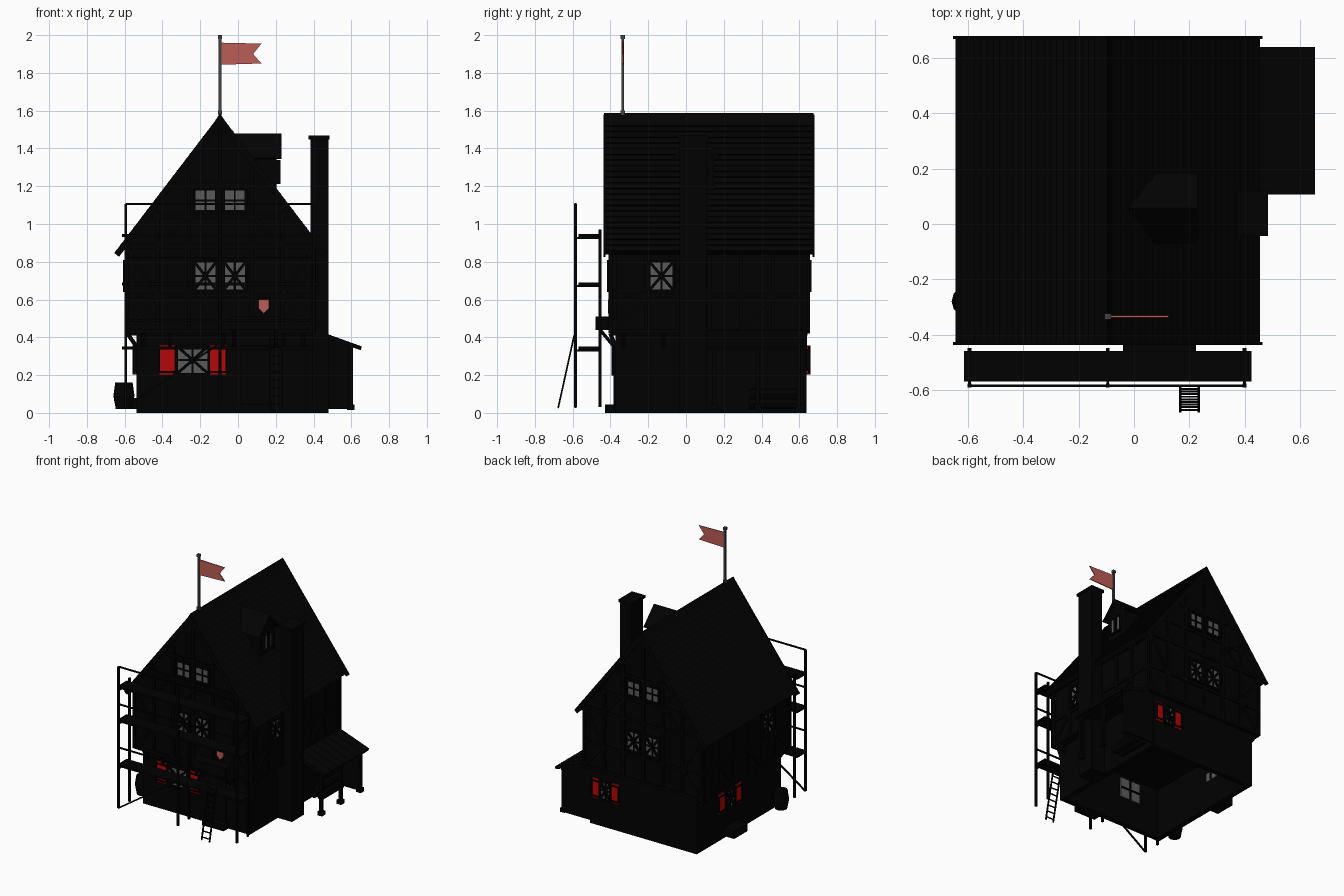
import bpy, bmesh
from math import radians, atan2, pi
from mathutils import Matrix, Vector

cube = bpy.data.objects.get("Cube")
if cube:
    bpy.data.objects.remove(cube)


def material(name, *rgb):
    m = bpy.data.materials.new(name)
    m.use_nodes = True
    m.diffuse_color = (*rgb, 1)
    m.node_tree.nodes["Principled BSDF"].inputs["Base Color"].default_value = (*rgb, 1)
    return m


WALL = material("dark plaster", .0004, .0004, .0004)
TIMBER = material("black timber", .0002, .0002, .0002)
ROOF = material("black shingle", .0006, .0006, .0006)
GLASS = material("grey glass", .105, .105, .105)
RED = material("red shutter", .45, .002, .002)
PINK = material("faded red cloth", .5, .11, .095)
STEEL = material("pole grey", .055, .055, .055)


def finish(name, bm, mat):
    bmesh.ops.recalc_face_normals(bm, faces=bm.faces)
    mesh = bpy.data.meshes.new(name)
    bm.to_mesh(mesh)
    bm.free()
    mesh.materials.append(mat)
    ob = bpy.data.objects.new(name, mesh)
    bpy.context.collection.objects.link(ob)
    return ob


def add_box(bm, lo, hi, frame=Matrix()):
    lo, hi = Vector(lo), Vector(hi)
    m = frame @ Matrix.Translation((lo + hi) / 2) @ Matrix.Diagonal((*(hi - lo), 1))
    bmesh.ops.create_cube(bm, size=1, matrix=m)


def box(name, lo, hi, mat):
    bm = bmesh.new()
    add_box(bm, lo, hi)
    return finish(name, bm, mat)


def rods(name, lines, width, mat):
    """Square bars between pairs of points."""
    bm = bmesh.new()
    for p, q in lines:
        p, q = Vector(p), Vector(q)
        d = q - p
        m = Matrix.Translation((p + q) / 2) @ d.to_track_quat('Z', 'Y').to_matrix().to_4x4()
        bmesh.ops.create_cube(bm, size=1, matrix=m @ Matrix.Diagonal((width, width, d.length, 1)))
    return finish(name, bm, mat)


def prism(name, pts, a, b, mat, axis='Y'):
    """Extrude an outline: (x, z) along y, or (y, z) along x."""
    bm = bmesh.new()
    place = (lambda p, t: (p[0], t, p[1])) if axis == 'Y' else (lambda p, t: (t, p[0], p[1]))
    face = bm.faces.new([bm.verts.new(place(p, a)) for p in pts])
    new = bmesh.ops.extrude_face_region(bm, geom=[face])["geom"]
    shift = Vector(place((0, 0), b - a))
    bmesh.ops.translate(bm, vec=shift, verts=[v for v in new if isinstance(v, bmesh.types.BMVert)])
    return finish(name, bm, mat)


def strips(name, frame, lines, width, depth, mat):
    """Flat bars lying on a wall, each given as x, z, x, z."""
    bm = bmesh.new()
    for x0, z0, x1, z1 in lines:
        length = ((x1 - x0) ** 2 + (z1 - z0) ** 2) ** .5
        m = Matrix.Translation(((x0 + x1) / 2, -depth / 2, (z0 + z1) / 2))
        m = m @ Matrix.Rotation(-atan2(z1 - z0, x1 - x0), 4, 'Y')
        bmesh.ops.create_cube(bm, size=1, matrix=frame @ m @ Matrix.Diagonal((length, depth, width, 1)))
    return finish(name, bm, mat)


def pane(name, frame, l, r, b, t):
    bm = bmesh.new()
    add_box(bm, (l, -.006, b), (r, .003, t), frame)
    return finish(name, bm, GLASS)


def wall(angle, x, y):
    """Wall frame: local x runs along the wall, local -y points outward."""
    return Matrix.Translation((x, y, 0)) @ Matrix.Rotation(radians(angle), 4, 'Z')


THICK = .04


def window(name, frame, c, z, w, h, star=False, shutter=0):
    l, r, b, t = c - w / 2, c + w / 2, z - h / 2, z + h / 2
    pane(name + "_glass", frame, l, r, b, t)
    edges = [(l, b, r, b), (l, t, r, t), (l, b, l, t), (r, b, r, t)]
    strips(name + "_frame", frame, edges, min(.014, w / 5), .02, TIMBER)
    cross = [(c, b, c, t), (l, z, r, z)]
    if star:
        strips(name + "_bars", frame, cross, .011, .012, TIMBER)
        strips(name + "_lattice", frame, [(l, b, r, t), (l, t, r, b)], .015, .02, TIMBER)
    elif w > .06:
        strips(name + "_bars", frame, cross, .01, .012, TIMBER)
    if shutter:
        # Matching pane and bars on the inside of the wall
        inside = frame @ Matrix.Translation((0, THICK + .003, 0))
        pane(name + "_inner_glass", inside, l, r, b, t)
        strips(name + "_inner_bars", inside @ Matrix.Translation((0, .011, 0)), cross, .011, .01, TIMBER)
        bm = bmesh.new()
        trim = []
        for x, edge in ((l - shutter - .008, 0), (r + .008, shutter)):
            add_box(bm, (x, -.009, b - .005), (x + shutter, -.001, t + .005), frame)
            trim += [(x, k, x + shutter, k) for k in (b + .012, t - .012)]
            trim.append((x + edge, b + .012, x + edge, t - .012))
        finish(name + "_shutters", bm, RED)
        strips(name + "_shutter_trim", frame, trim, .009, .018, TIMBER)


# Main shell: open-bottomed ground floor with thick walls, and jettied gabled storey
MID, RIDGE, SLOPE = -.095, 1.58, 1.31
ground = box("ground_floor", (-.538, -.374, 0), (.36, .638, .42), WALL)
bm = bmesh.new()
bm.from_mesh(ground.data)
bmesh.ops.delete(bm, geom=[f for f in bm.faces if f.normal.z < -.5], context='FACES')
bm.to_mesh(ground.data)
bm.free()
thickness = ground.modifiers.new("wall_thickness", 'SOLIDIFY')
thickness.thickness, thickness.offset = THICK, -1
thickness.use_even_offset = True
HALF = .495
gable = [(MID - HALF, .41), (MID + HALF, .41), (MID + HALF, .9), (MID, 1.54), (MID - HALF, .9)]
prism("upper_storey", gable, -.398, .644, WALL)

front, back = wall(0, 0, -.398), wall(180, 0, .644)
right, left = wall(90, MID + HALF, 0), wall(-90, MID - HALF, 0)

# Half-timber framing
for name, frame, m in (("front", front, MID), ("back", back, -MID)):
    posts = [m + k * .165 for k in (-3, -2, -1, 0, 1, 2, 3)]
    lines = [(m - HALF, z, m + HALF, z) for z in (.43, .62, .88)]
    lines += [(x, .42, x, .88) for x in posts]
    lines += [(x, .88, x, 1.5 - abs(x - m) * SLOPE) for x in posts[1:-1]]
    lines += [(m - .36, 1.04, m + .36, 1.04), (m - .22, 1.21, m + .22, 1.21)]
    for s in (-1, 1):
        lines += [(m + s * .49, .44, m + s * .33, .62), (m + s * .33, .62, m + s * .49, .87),
                  (m + s * .33, .88, m + s * .18, 1.04)]
    strips(name + "_framing", frame, lines, .022, .013, TIMBER)
for name, frame, s in (("right", right, 1), ("left", left, -1)):
    posts = [s * (-.38 + k * .168) for k in range(7)]
    lines = [(s * -.39, z, s * .635, z) for z in (.43, .62, .86)]
    lines += [(x, .42, x, .87) for x in posts]
    lines += [(posts[i], .44, posts[i + 1], .62) for i in (0, 2, 4)]
    strips(name + "_framing", frame, lines, .022, .012, TIMBER)

# Windows
for name, frame, m in (("front", front, MID), ("back", back, -MID)):
    for i, s in enumerate((-1, 1)):
        window(f"{name}_upper_window_{i}", frame, m + s * .078, .725, .12, .155, True)
        window(f"{name}_attic_window_{i}", frame, m + s * .078, 1.125, .118, .118)
window("right_window", right, -.13, .725, .13, .155, True)
window("left_window", left, .13, .725, .13, .155, True)
window("front_ground_window", wall(0, 0, -.374), -.24, .28, .17, .15, True, .085)
window("back_ground_window", wall(180, 0, .638), -.225, .28, .09, .14, True, .06)
window("left_ground_window", wall(-90, -.538, 0), -.25, .28, .11, .14, True, .075)

# Shingled roof slopes, bargeboards and ridge
ROWS = 24
for side, s in (("left", -1), ("right", 1)):
    top = []
    for i in range(ROWS):
        for t, lift in ((i, -.006), (i + 1, .002)):
            dx = .55 * t / ROWS
            top.append((MID + s * (dx + lift * .8), RIDGE - SLOPE * dx + lift * .6))
    under = [(MID + s * .525, RIDGE - SLOPE * .55 - .02), (MID, RIDGE - .05)]
    prism(side + "_roof", top + under, -.43, .675, ROOF)
    board = [(MID, RIDGE), (MID + s * .56, RIDGE - SLOPE * .56), (MID + s * .535, RIDGE - SLOPE * .56 - .02),
             (MID, RIDGE - .06)]
    for end, y in (("front", -.437), ("back", .67)):
        prism(f"{end}_{side}_bargeboard", board, y, y + .01, TIMBER)
prism("ridge_cap", [(MID - .03, 1.54), (MID, 1.587), (MID + .03, 1.54)], -.435, .675, ROOF)

# Dormer
DY = .057
prism("dormer_body", [(DY - .09, 1.1), (DY + .09, 1.1), (DY + .09, 1.37), (DY, 1.46), (DY - .09, 1.37)],
      -.03, .205, WALL, 'X')
prism("dormer_roof", [(DY - .128, 1.35), (DY, 1.48), (DY + .128, 1.35), (DY + .11, 1.345), (DY, 1.45),
                      (DY - .11, 1.345)], -.03, .23, ROOF, 'X')
for i, s in enumerate((-1, 1)):
    window(f"dormer_window_{i}", wall(90, .205, DY), s * .029, 1.275, .045, .12)

# Chimney
box("chimney", (.35, -.035, 0), (.478, .11, .85), WALL)
box("chimney_stack", (.385, -.035, .8), (.478, .11, 1.46), WALL)
box("chimney_cap", (.373, -.043, 1.448), (.485, .12, 1.468), WALL)

# Flag
rods("flag_pole", [((MID, -.335, 1.56), (MID, -.335, 1.99))], .014, STEEL)
for n, z in (("foot", 1.59), ("finial", 1.99)):
    box("flag_" + n, (MID - .011, -.346, z - .01), (MID + .011, -.324, z + .01), STEEL)
prism("flag", [(MID, 1.96), (.124, 1.955), (.08, 1.9), (.124, 1.85), (MID, 1.843)], -.338, -.331, PINK)

# Door, step, canopy and shield
strips("door", wall(0, 0, -.374), [(.09, .04, .09, .36)], .15, .009, TIMBER)
box("door_step", (0, -.43, 0), (.18, -.37, .045), WALL)
box("door_canopy", (-.04, -.48, .44), (.225, -.38, .51), TIMBER)
rods("canopy_braces", [((x, -.38, .35), (x, -.455, .44)) for x in (-.02, .2)], .018, TIMBER)
prism("shield", [(.108, .6), (.165, .6), (.165, .555), (.136, .525), (.108, .555)], -.413, -.404, PINK)

# Jetty brackets
rods("jetty_brackets", [((x, -.37, .34), (x, -.4, .42)) for x in (-.5, -.36, -.08, .24, .345)]
     + [((-.53, y, .34), (-.585, y, .42)) for y in (-.33, -.01, .31, .6)]
     + [((.35, y, .34), (.395, y, .42)) for y in (-.33, -.12)], .022, TIMBER)

# Lean-to on the right
prism("lean_to_roof", [(.39, .445), (.655, .35), (.65, .332), (.39, .42)], .106, .64, ROOF)
rods("lean_to_roof_battens", [((.39, .12 + i * .073, .444), (.653, .12 + i * .073, .349)) for i in range(8)],
     .007, ROOF)
prism("lean_to_back_wall", [(.35, .02), (.605, .02), (.605, .35), (.39, .42), (.35, .42)], .615, .635, WALL)
rods("lean_to_posts", [((.597, y, .02), (.597, y, .36)) for y in (.15, .38, .615)]
     + [((.597, .12, .345), (.597, .635, .345))], .022, TIMBER)
for i, y in enumerate((.15, .38, .615)):
    box(f"post_foot_{i}", (.578, y - .02, .015), (.616, y + .02, .045), TIMBER)

# Stacked logs under the lean-to
bm = bmesh.new()
for x, z in ((.4, .05), (.46, .05), (.43, .1)):
    m = Matrix.Translation((x, .46, z)) @ Matrix.Rotation(pi / 2, 4, 'X')
    bmesh.ops.create_cone(bm, cap_ends=True, segments=8, radius1=.03, radius2=.03, depth=.25, matrix=m)
finish("log_pile", bm, TIMBER)

# Barrel and trough by the left wall
bm = bmesh.new()
for z, low, high in ((.055, .043, .056), (.125, .056, .046)):
    bmesh.ops.create_cone(bm, cap_ends=True, segments=12, radius1=low, radius2=high, depth=.07,
                          matrix=Matrix.Translation((-.604, -.28, z)))
finish("barrel", bm, TIMBER)
box("trough", (-.63, .16, .02), (-.53, .32, .08), TIMBER)

# Scaffold
XS, OUT, IN = (-.595, -.095, .4), -.585, -.455
LEVELS = (.343, .683, .938)
rods("scaffold_posts", [((x, OUT, .03), (x, OUT, 1.105)) for x in XS]
     + [((x, IN, .03), (x, IN, .97)) for x in XS], .014, TIMBER)
rods("scaffold_rails", [((XS[0], OUT, z), (XS[2], OUT, z)) for z in (.49, .82, 1.105)]
     + [((x, OUT, z - .012), (x, IN, z - .012)) for x in XS for z in LEVELS]
     + [((XS[0], OUT, .03), (XS[1], OUT, .37))], .01, TIMBER)
for i, z in enumerate(LEVELS):
    box(f"scaffold_deck_{i}", (-.615, -.57, z - .008), (.425, -.46, z + .008), TIMBER)

# Ladder
foot, head = Vector((0, -.677, .025)), Vector((0, -.592, .41))
sides = [Vector((x, 0, 0)) for x in (.168, .234)]
rods("ladder_sides", [(foot + s, head + s) for s in sides], .009, TIMBER)
rungs = [foot.lerp(head, (i + .5) / 9) for i in range(9)]
rods("ladder_rungs", [(p + sides[0], p + sides[1]) for p in rungs], .007, TIMBER)
